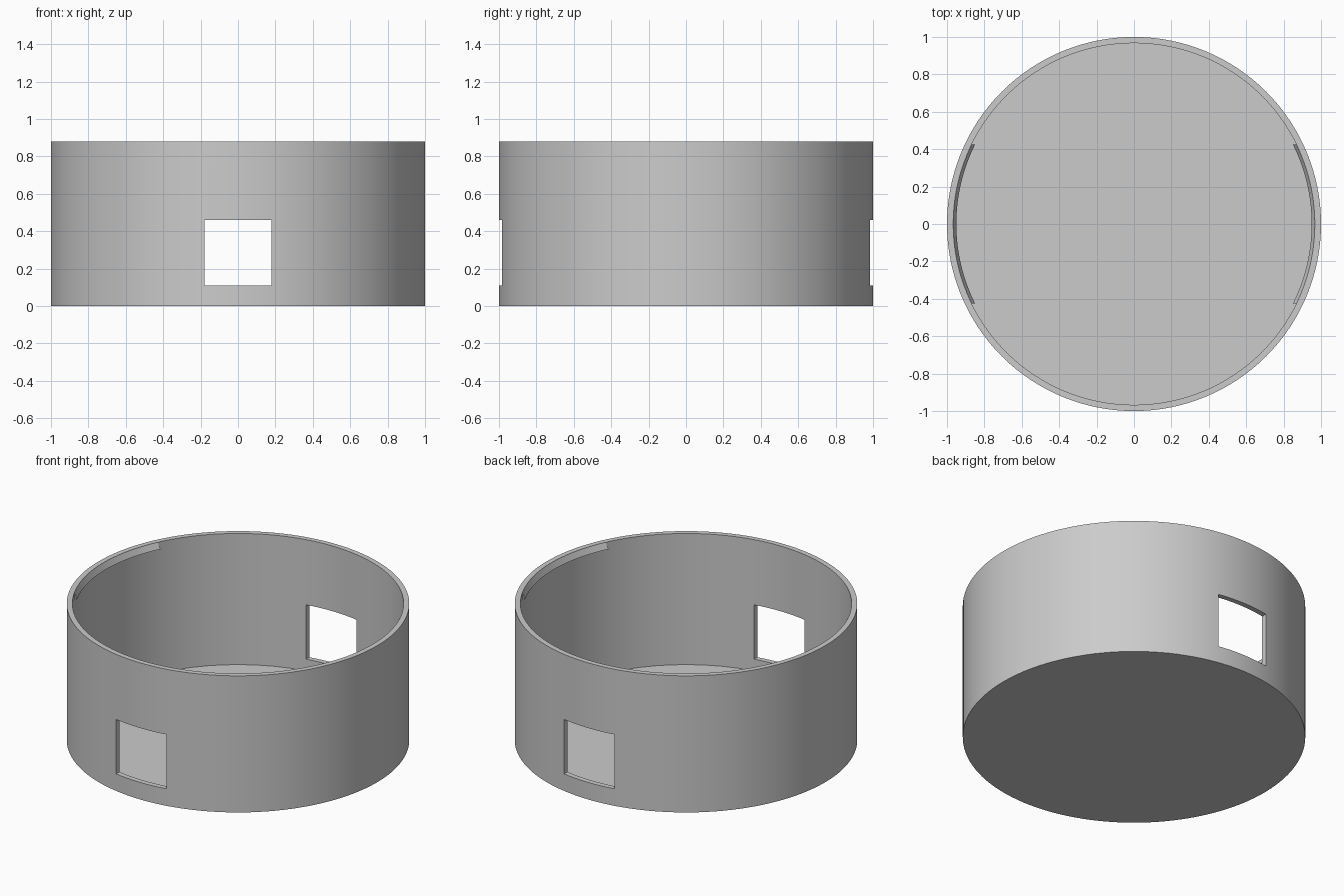
import bpy, bmesh
from math import asin, cos, sin, pi

cube = bpy.data.objects.get("Cube")
if cube:
    bpy.data.objects.remove(cube, do_unlink=True)

RADIUS, INNER, HEIGHT, FLOOR = 1.0, 0.967, 0.88, 0.035
SEGMENTS = 128

grey = bpy.data.materials.new("plain_grey")
grey.use_nodes = True
grey.diffuse_color = (0.6, 0.6, 0.6, 1)
grey.node_tree.nodes["Principled BSDF"].inputs["Base Color"].default_value = grey.diffuse_color


def finish(name, bm):
    bmesh.ops.recalc_face_normals(bm, faces=bm.faces)
    mesh = bpy.data.meshes.new(name)
    bm.to_mesh(mesh)
    bm.free()
    mesh.materials.append(grey)
    obj = bpy.data.objects.new(name, mesh)
    bpy.context.collection.objects.link(obj)
    return obj


def smooth(obj):
    bpy.ops.object.select_all(action="DESELECT")
    obj.select_set(True)
    bpy.context.view_layer.objects.active = obj
    bpy.ops.object.shade_smooth_by_angle()


def ring(bm, radius, z):
    angles = [2 * pi * i / SEGMENTS for i in range(SEGMENTS)]
    return [bm.verts.new((radius * cos(a), radius * sin(a), z)) for a in angles]


def bridge(bm, a, b, closed=True):
    n = len(a)
    for i in range(n if closed else n - 1):
        j = (i + 1) % n
        bm.faces.new((a[i], a[j], b[j], b[i]))


# Open round tub with a thin wall and floor
bm = bmesh.new()
rings = [ring(bm, r, z) for r, z in
         ((RADIUS, 0), (RADIUS, HEIGHT), (INNER, HEIGHT), (INNER, FLOOR))]
for lower, upper in zip(rings, rings[1:]):
    bridge(bm, lower, upper)
bm.faces.new(rings[0])
bm.faces.new(rings[-1])
tub = finish("tub", bm)

# Square windows cut straight through front and back walls
bm = bmesh.new()
bmesh.ops.create_cube(bm, size=1)
bmesh.ops.scale(bm, vec=(0.36, 3, 0.35), verts=bm.verts)
bmesh.ops.translate(bm, vec=(0, 0, 0.285), verts=bm.verts)
cutter = finish("window_cutter", bm)
cutter.hide_render = True
cut = tub.modifiers.new("windows", "BOOLEAN")
cut.operation, cut.solver, cut.object = "DIFFERENCE", "EXACT", cutter
bpy.context.view_layer.objects.active = tub
bpy.ops.object.modifier_apply(modifier=cut.name)
bpy.data.objects.remove(cutter, do_unlink=True)
smooth(tub)


# Sloped snap ridges inside the rim, one on each side
def snap_ridge(name, side):
    bm = bmesh.new()
    profile = ((INNER, 0.878), (0.95, 0.84), (0.975, 0.84), (0.975, 0.87))
    steps = 32
    sweeps = []
    for r, z in profile:
        half = asin(0.425 / r)
        angles = [half * (2 * i / steps - 1) for i in range(steps + 1)]
        sweeps.append([bm.verts.new((side * r * cos(a), r * sin(a), z)) for a in angles])
    for i, sweep in enumerate(sweeps):
        bridge(bm, sweep, sweeps[(i + 1) % len(sweeps)], closed=False)
    for end in (0, -1):
        bm.faces.new([sweep[end] for sweep in sweeps])
    smooth(finish(name, bm))


snap_ridge("left_snap_ridge", 1)
snap_ridge("right_snap_ridge", -1)
